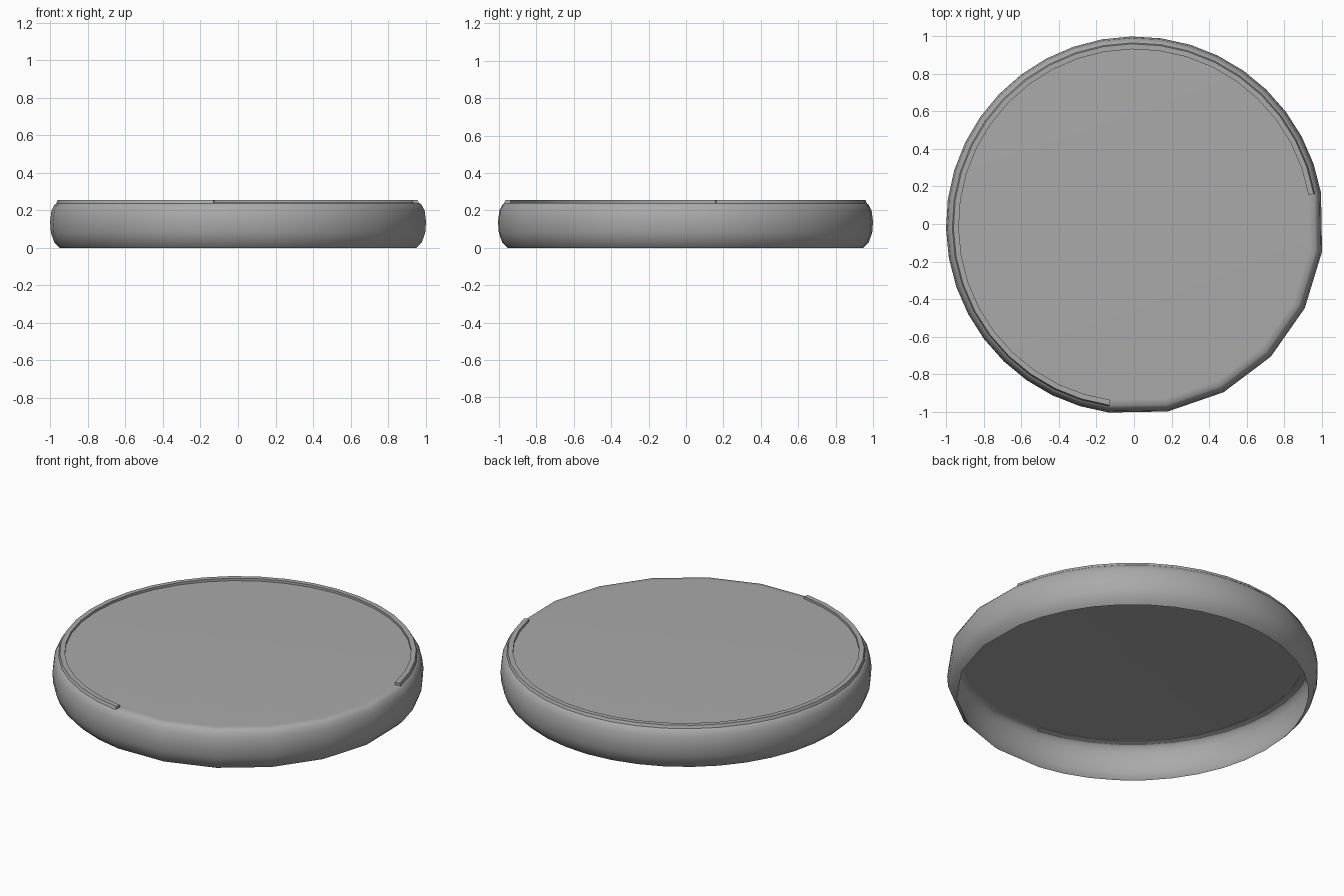
import bpy
import bmesh
from math import cos, sin, radians

cube = bpy.data.objects.get("Cube")
if cube:
    bpy.data.objects.remove(cube, do_unlink=True)

CENTRE = (0.005, -0.0075)

grey = bpy.data.materials.new("mid_grey")
grey.use_nodes = True
grey.diffuse_color = (0.4, 0.4, 0.4, 1)
grey.node_tree.nodes["Principled BSDF"].inputs["Base Color"].default_value = (0.4, 0.4, 0.4, 1)


def ring(bm, radius, z, angles):
    return [bm.verts.new((CENTRE[0] + radius * cos(radians(a)),
                          CENTRE[1] + radius * sin(radians(a)), z)) for a in angles]


def bridge(bm, low, high, closed):
    n = len(low)
    for i in range(n if closed else n - 1):
        j = (i + 1) % n
        bm.faces.new((low[i], low[j], high[j], high[i]))


def finish(bm, name, sharp_angle):
    mesh = bpy.data.meshes.new(name)
    bm.to_mesh(mesh)
    bm.free()
    mesh.materials.append(grey)
    mesh.shade_smooth()
    mesh.set_sharp_from_angle(angle=radians(sharp_angle))
    obj = bpy.data.objects.new(name, mesh)
    bpy.context.collection.objects.link(obj)


# Fine facets along the raised rim, coarse facets across its gap
fine = list(range(10, 263, 9))
coarse = list(range(280, 370, 18))

# Hollow lid: thin rounded wall, flat top, open underneath
bm = bmesh.new()
wall = [(0.955, 0), (0.985, 0.03), (1.003, 0.08), (1.0076, 0.14),
        (1.0, 0.2), (0.985, 0.228), (0.972, 0.24), (0.94, 0.241)]
rings = [ring(bm, r, z, fine + coarse) for r, z in wall]
for low, high in zip(rings, rings[1:]):
    bridge(bm, low, high, True)
bm.faces.new(rings[-1])
finish(bm, "lid_shell", 80)

# Raised rim strip around most of the top edge
bm = bmesh.new()
section = [(0.975, 0.236), (0.968, 0.255), (0.94, 0.255), (0.94, 0.24)]
rings = [ring(bm, r, z, fine) for r, z in section]
for low, high in zip(rings, rings[1:]):
    bridge(bm, low, high, False)
bm.faces.new([r[0] for r in reversed(rings)])
bm.faces.new([r[-1] for r in rings])
finish(bm, "raised_rim", 40)
